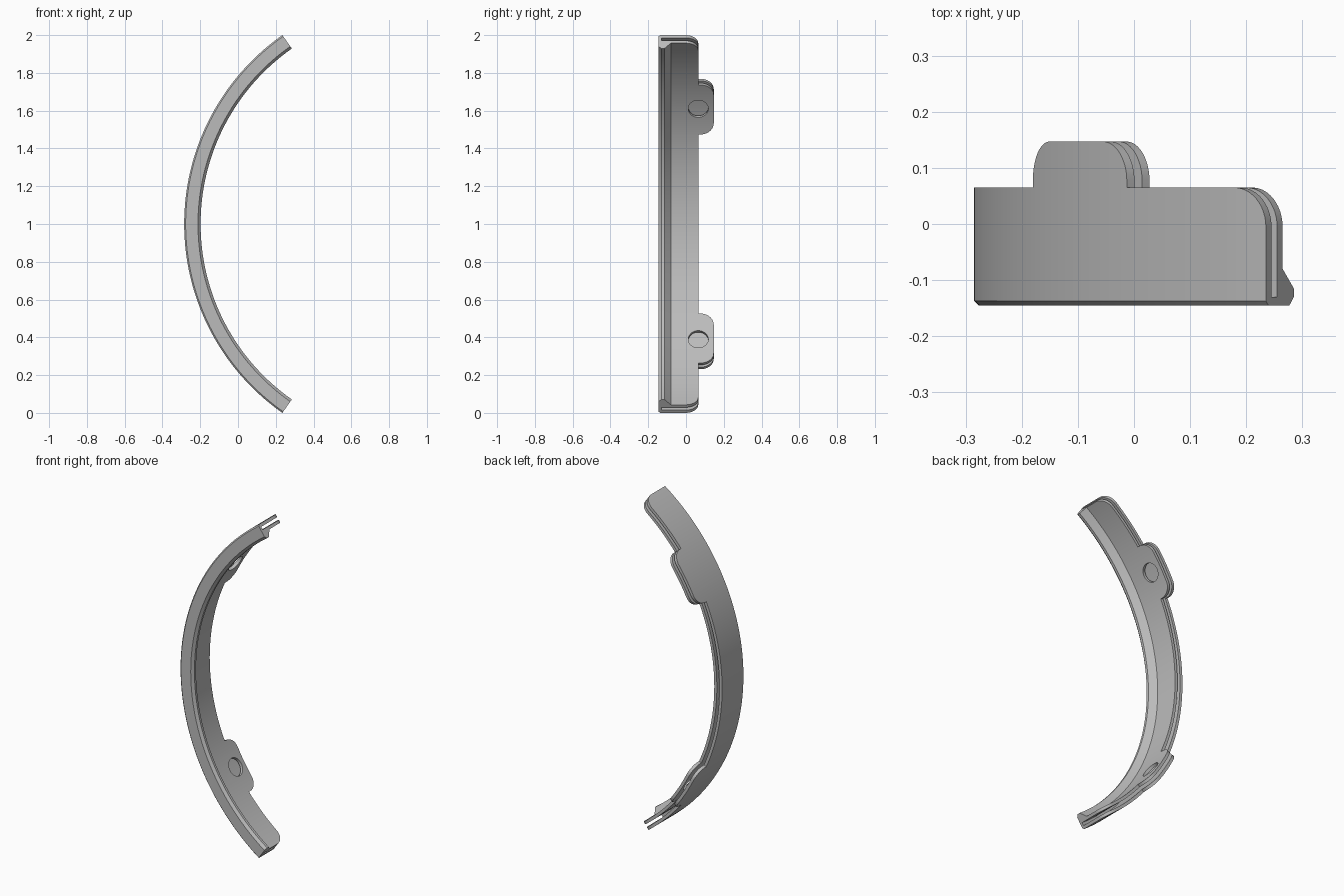
import bpy, bmesh
from math import sin, cos, pi, radians, sqrt
from mathutils import Matrix

if "Cube" in bpy.data.objects:
    bpy.data.objects.remove(bpy.data.objects["Cube"])

RADIUS, CENTRE_X, CENTRE_Z = 1.2215, 0.9365, 1.0
END = radians(54.95)                         # half sweep of the arc
TAB_LO, TAB_HI = radians(23.9), radians(39)  # angular span of each tab
BODY_BACK, TAB_BACK, CORNER = 0.065, 0.147, 0.07
HOLE_R = 0.053

grey = bpy.data.materials.new("plain grey")
grey.use_nodes = True
colour = (0.5, 0.5, 0.5, 1)
grey.diffuse_color = colour
grey.node_tree.nodes["Principled BSDF"].inputs["Base Color"].default_value = colour


def rounded(back, edge_distance):
    """Back edge position with a quarter-round corner."""
    d = max(0.0, CORNER - edge_distance)
    return back - CORNER + sqrt(max(0.0, CORNER ** 2 - d ** 2))


def back_edge(angle):
    a = abs(angle)
    if TAB_LO <= a <= TAB_HI:
        return rounded(TAB_BACK, RADIUS * min(a - TAB_LO, TAB_HI - a))
    return rounded(BODY_BACK, RADIUS * (END - a))


def section(angle):
    """Inward depth and y: two thin walls joined by a lipped front rim."""
    b = back_edge(angle)
    return [(0.008, -0.145), (0, -0.137), (0, b), (0.0175, b),
            (0.0175, -0.13), (0.035, -0.13), (0.035, b), (0.052, b),
            (0.052, -0.08), (0.087, -0.115), (0.087, -0.13), (0.073, -0.145)]


# Sweep angles: even steps, plus fine steps in the rounded corners
eps = 1e-5
half = {END * i / 48 for i in range(49)} | {TAB_LO - eps, TAB_HI + eps}
for i in range(13):
    step = CORNER / RADIUS * (1 - cos(pi / 2 * i / 12))
    half |= {END - step, TAB_LO + step, TAB_HI - step}
angles = sorted(half | {-a for a in half})
angles = [a for i, a in enumerate(angles) if i == 0 or a - angles[i - 1] > eps / 4]

# Curved double-walled strip
bm = bmesh.new()
rings = []
for a in angles:
    rings.append([bm.verts.new((CENTRE_X - (RADIUS - d) * cos(a), y,
                                CENTRE_Z + (RADIUS - d) * sin(a)))
                  for d, y in section(a)])
for r0, r1 in zip(rings, rings[1:]):
    for k in range(len(r0)):
        n = (k + 1) % len(r0)
        bm.faces.new((r0[k], r0[n], r1[n], r1[k]))
bm.faces.new(rings[0])
bm.faces.new(rings[-1])
bmesh.ops.recalc_face_normals(bm, faces=bm.faces)
mesh = bpy.data.meshes.new("curved_strip")
bm.to_mesh(mesh)
bm.free()
strip = bpy.data.objects.new("curved_strip", mesh)
bpy.context.collection.objects.link(strip)
mesh.materials.append(grey)
bpy.context.view_layer.objects.active = strip
strip.select_set(True)

# Round hole through the inner wall at each tab
for side in (-1, 1):
    a = side * (TAB_LO + TAB_HI) / 2
    r = RADIUS - 0.053
    cutter_mesh = bpy.data.meshes.new("hole_cutter")
    cb = bmesh.new()
    place = (Matrix.Translation((CENTRE_X - r * cos(a), BODY_BACK, CENTRE_Z + r * sin(a)))
             @ Matrix.Rotation(a - pi / 2, 4, "Y"))
    bmesh.ops.create_cone(cb, cap_ends=True, segments=48, radius1=HOLE_R,
                          radius2=HOLE_R, depth=0.05, matrix=place)
    cb.to_mesh(cutter_mesh)
    cb.free()
    cutter = bpy.data.objects.new("hole_cutter", cutter_mesh)
    bpy.context.collection.objects.link(cutter)
    cutter.hide_render = True
    cut = strip.modifiers.new("hole", "BOOLEAN")
    cut.operation, cut.solver, cut.object = "DIFFERENCE", "EXACT", cutter
    bpy.ops.object.modifier_apply(modifier=cut.name)
    bpy.data.objects.remove(cutter)

bpy.ops.object.shade_smooth_by_angle(angle=radians(25))
